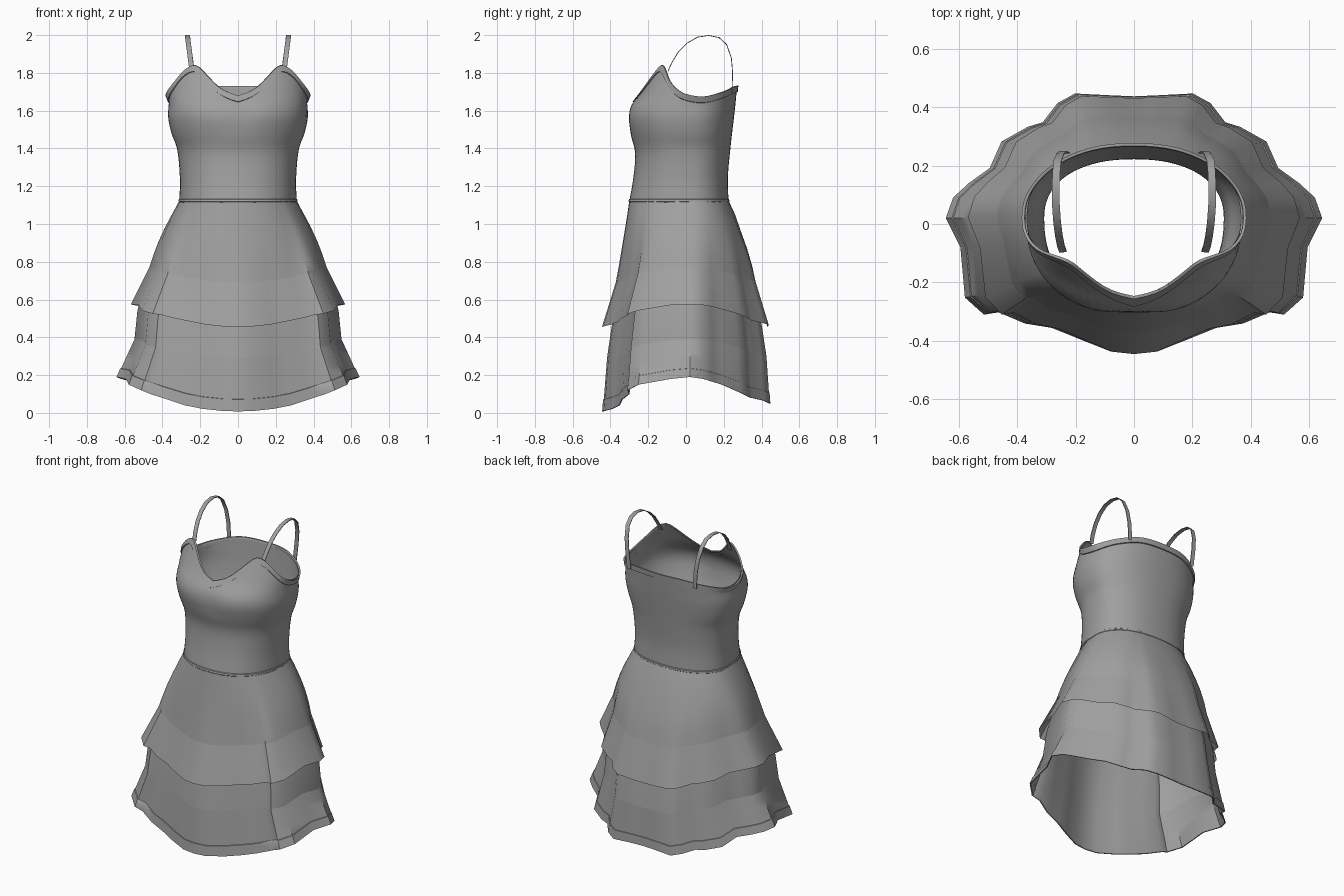
import bpy, bmesh, math
from mathutils import Vector

if "Cube" in bpy.data.objects:
    bpy.data.objects.remove(bpy.data.objects["Cube"])

fabric = bpy.data.materials.new("grey fabric")
fabric.diffuse_color = (0.35, 0.35, 0.35, 1)
fabric.use_nodes = True
fabric.node_tree.nodes["Principled BSDF"].inputs["Base Color"].default_value = fabric.diffuse_color


def curve(table, v):
    """Smooth monotone lookup through (key, value) pairs."""
    if v <= table[0][0]:
        return table[0][1]
    for i in range(len(table) - 1):
        (a, p), (b, q) = table[i], table[i + 1]
        if v <= b:
            slope = lambda j: ((table[j + 1][1] - table[j - 1][1]) / (table[j + 1][0] - table[j - 1][0])
                               if 0 < j < len(table) - 1 else (q - p) / (b - a))
            h, t = b - a, (v - a) / (b - a)
            m, n = slope(i) * h, slope(i + 1) * h
            return ((2*t**3 - 3*t*t + 1) * p + (t**3 - 2*t*t + t) * m
                    + (3*t*t - 2*t**3) * q + (t**3 - t*t) * n)
    return table[-1][1]


def finish(name, bm, angle=40):
    me = bpy.data.meshes.new(name)
    bm.to_mesh(me)
    bm.free()
    me.materials.append(fabric)
    ob = bpy.data.objects.new(name, me)
    bpy.context.collection.objects.link(ob)
    bpy.ops.object.select_all(action='DESELECT')
    ob.select_set(True)
    bpy.context.view_layer.objects.active = ob
    bpy.ops.object.shade_smooth_by_angle(angle=math.radians(angle))
    return ob


def loft(name, rings, closed=True):
    """Skin a list of point rings, listed from top to bottom."""
    bm = bmesh.new()
    rows = [[bm.verts.new(p) for p in r] for r in rings]
    n = len(rows[0])
    for top, low in zip(rows, rows[1:]):
        for i in range(n if closed else n - 1):
            j = (i + 1) % n
            bm.faces.new((top[i], low[i], low[j], top[j]))
    return finish(name, bm)


def oval(w, f, b, a, power=2.25):
    """Rounded cross-section: half width, front y, back y; angle from the front."""
    s, c = math.sin(a), math.cos(a)
    x = math.copysign(abs(s) ** (2 / power), s) * w
    d = abs(c) ** (2 / power)
    yc = 0.02
    return x, (yc + (f - yc) * d if c > 0 else yc + (b - yc) * d)


# Bodice: outline against height, and the sweetheart neckline against angle
WIDTH = [(1.12, .31), (1.25, .308), (1.4, .323), (1.48, .352), (1.57, .37), (1.64, .366), (1.7, .365), (1.84, .335)]
FRONT = [(1.12, -.30), (1.25, -.278), (1.38, -.27), (1.48, -.295), (1.57, -.312), (1.63, -.295), (1.69, -.245), (1.84, -.165)]
BACK = [(1.12, .225), (1.25, .222), (1.4, .235), (1.6, .258), (1.74, .272)]
NECK = [(0, 1.68), (.2, 1.715), (.45, 1.79), (.62, 1.833), (.75, 1.84), (.95, 1.81), (1.2, 1.745),
        (1.5, 1.69), (1.8, 1.675), (2.3, 1.70), (2.75, 1.728), (3.15, 1.732)]


def body(a, z, grow=0.0):
    x, y = oval(curve(WIDTH, z) + grow, curve(FRONT, z) - grow, curve(BACK, z) + grow, a)
    # shallow hollow between the two bust cups
    y += .012 * math.exp(-(a / .22) ** 2) * max(0, 1 - abs(z - 1.58) / .12)
    return Vector((x, y, z))


def neck(a):
    return curve(NECK, abs(a))


COLS = 72
angles = [-math.pi + 2 * math.pi * i / COLS for i in range(COLS)]
ROWS = 24
loft("bodice", [[body(a, 1.12 + (neck(a) - 1.12) * (1 - r / ROWS)) for a in angles] for r in range(ROWS + 1)])


# Raised binding along the neckline, flaring a little at the sides
def binding(a, drop, grow):
    flare = .012 * math.exp(-((abs(a) - 1.6) / .4) ** 2)
    return body(a, neck(a) - drop, grow + flare * (drop < .02))


loft("neckline_binding", [[binding(a, d, g) for a in angles]
                          for d, g in ((.012, -.006), (0, -.004), (0, .006), (.033, .006), (.035, 0))])

# Narrow piping at the waist
loft("waist_piping", [[body(a, z, g) for a in angles]
                      for z, g in ((1.133, 0), (1.13, .004), (1.12, .005), (1.115, 0))])

# Skirt: half of the wavy hem, from the front centre round to the back centre
HALF = [(0, -.44, .008), (.08, -.432, .01), (.19, -.388, .022), (.28, -.352, .04), (.37, -.338, .07),
        (.46, -.30, .10), (.51, -.308, .12), (.575, -.25, .15), (.59, -.08, .18), (.64, .02, .19),
        (.615, .09, .18), (.56, .14, .165), (.49, .19, .15), (.45, .28, .11), (.36, .33, .085),
        (.31, .345, .08), (.26, .41, .065), (.20, .443, .05), (.07, .436, .055), (0, .433, .055)]
HEM = [Vector(p) for p in HALF] + [Vector((-x, y, z)) for x, y, z in HALF[-2:0:-1]]


def skirt_ring(w, f, b, z_side, z_front, wave, z_hem=0.0, z_back=None):
    """Oval blended with the wavy hem outline scaled to the same size."""
    ring = []
    for h in HEM:
        a = math.atan2(h.x / .62, -h.y / .44)
        x, y = oval(w, f, b, a)
        hx, hy = h.x * w / .64, h.y * (f / -.44 if h.y < 0 else b / .44)
        end = z_front if z_back is None or h.y < 0 else z_back
        z = z_side + (end - z_side) * math.cos(a) ** 2
        ring.append(Vector((x + (hx - x) * wave, y + (hy - y) * wave, z + (h.z - z) * z_hem)))
    return ring


def between(r1, r2, n):
    return [[p.lerp(q, i / n) for p, q in zip(r1, r2)] for i in range(n + 1)]


upper_seam = skirt_ring(.47, -.372, .372, .77, .69, .6)
loft("upper_skirt", [skirt_ring(.31, -.30, .225, 1.125, 1.125, 0),
                     skirt_ring(.345, -.31, .258, 1.06, 1.055, .05),
                     skirt_ring(.385, -.325, .292, .985, .96, .15),
                     skirt_ring(.42, -.34, .325, .91, .87, .3),
                     skirt_ring(.447, -.355, .352, .84, .78, .45),
                     upper_seam])

# Upper flounce
upper_hem = skirt_ring(.568, -.445, .437, .575, .455, .9)
loft("upper_flounce", between(upper_seam, upper_hem, 3))

# Lower tier hanging from inside the upper seam
lower_seam = skirt_ring(.548, -.418, .425, .39, .29, .9)
loft("lower_skirt", [skirt_ring(.455, -.355, .36, .76, .68, .6),
                     skirt_ring(.505, -.375, .38, .65, .56, .75),
                     skirt_ring(.533, -.395, .402, .54, .45, .85),
                     lower_seam])

# Lower flounce and its sewn hem band
lower_hem = skirt_ring(.64, -.44, .44, .19, .01, 1, 1)
loft("lower_flounce", between(lower_seam, lower_hem, 4))


def band(t, grow):
    return [p.lerp(q, t) + Vector((q.x, q.y, 0)).normalized() * grow for p, q in zip(lower_seam, lower_hem)]


loft("hem_band", [band(.77, 0), band(.775, .004), band(1, .004), band(1, -.003), band(.775, -.003)])

# Shoulder straps: flat bands arching from the bust peaks to the back edge
PATH = [(.243, -.095, 1.81), (.25, -.075, 1.855), (.257, -.04, 1.912), (.263, .005, 1.957), (.267, .06, 1.989),
        (.268, .12, 1.998), (.266, .175, 1.987), (.262, .215, 1.95), (.252, .24, 1.88), (.242, .247, 1.80),
        (.232, .243, 1.69)]
for side, label in ((-1, "left_strap"), (1, "right_strap")):
    pts = [Vector((x * side, y, z)) for x, y, z in PATH]
    rings = []
    for i, p in enumerate(pts):
        t = (pts[min(i + 1, len(pts) - 1)] - pts[max(i - 1, 0)]).normalized()
        across = Vector((1, 0, 0))
        across = (across - t * across.dot(t)).normalized() * .013
        out = t.cross(across).normalized() * .002
        rings.append([p + across + out, p - across + out, p - across - out, p + across - out])
    loft(label, rings)
